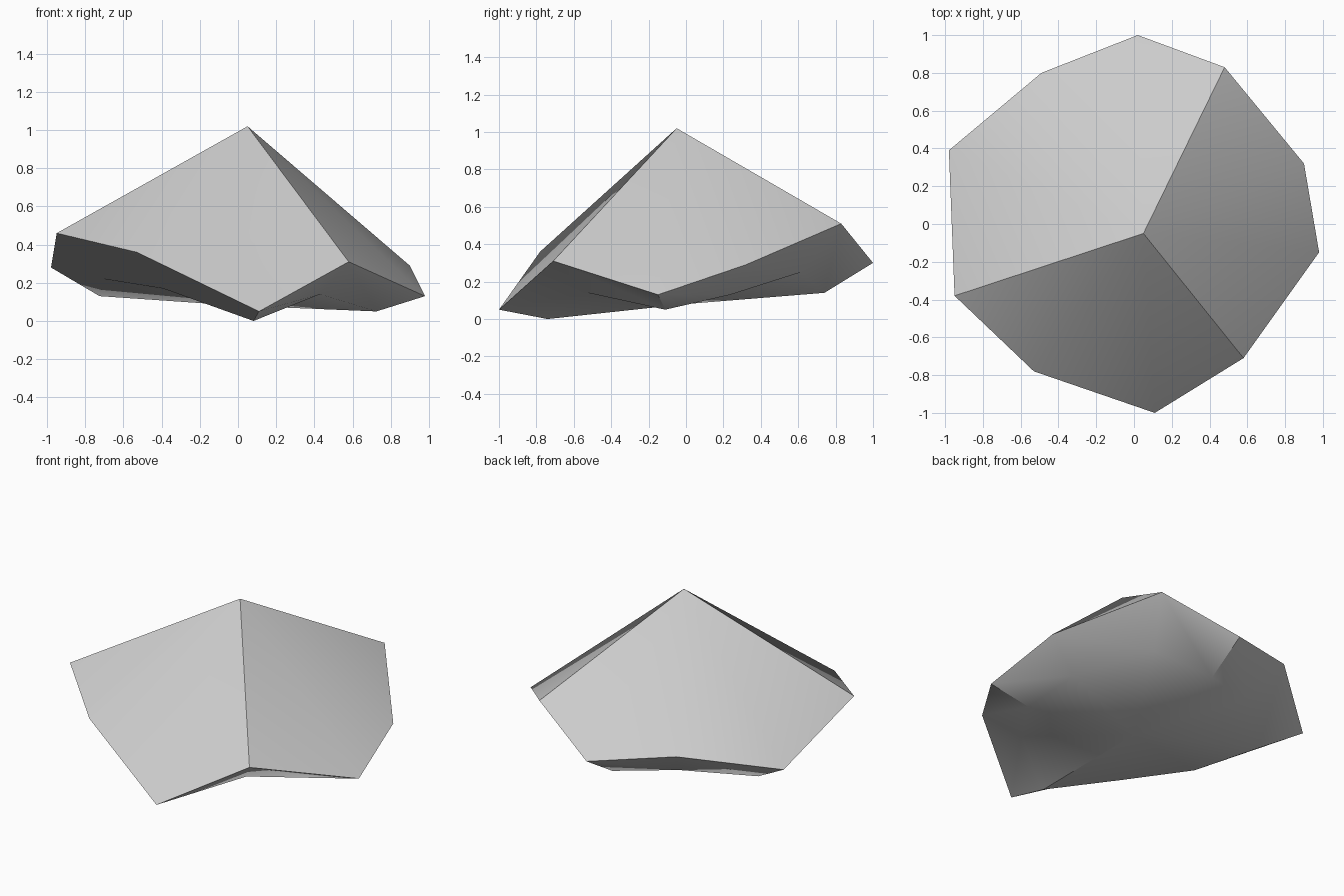
import bpy
import bmesh
import math

default_cube = bpy.data.objects.get("Cube")
if default_cube:
    bpy.data.objects.remove(default_cube, do_unlink=True)


def make_material(name, colour):
    material = bpy.data.materials.new(name)
    material.use_nodes = True
    material.diffuse_color = colour
    material.node_tree.nodes["Principled BSDF"].inputs["Base Color"].default_value = colour
    return material


def fan(bm, centre, ring):
    """Join a centre point to every side of a closed ring."""
    for i, corner in enumerate(ring):
        bm.faces.new((centre, corner, ring[(i + 1) % len(ring)]))


def bridge(bm, upper, lower):
    """Fill the band between two rings of equal length."""
    for i in range(len(upper)):
        j = (i + 1) % len(upper)
        bm.faces.new((upper[i], upper[j], lower[j], lower[i]))


# Rim corners, counter-clockwise from the back: x, y, rim height, base height
corners = [
    (0.02, 1.00, 0.30, 0.14),
    (-0.49, 0.80, 0.39, 0.19),
    (-0.98, 0.39, 0.28, 0.13),
    (-0.95, -0.38, 0.46, 0.22),
    (-0.53, -0.78, 0.36, 0.17),
    (0.11, -1.00, 0.05, 0.00),
    (0.58, -0.71, 0.31, 0.14),
    (0.90, 0.32, 0.29, 0.13),
    (0.48, 0.83, 0.51, 0.25),
]
corners.insert(7, (0.98, -0.15, 0.13, 0.05))
base_scale = 0.74

bm = bmesh.new()
rim = [bm.verts.new((x, y, top)) for x, y, top, low in corners]
base = [bm.verts.new((x * base_scale, y * base_scale, low)) for x, y, top, low in corners]
peak = bm.verts.new((0.05, -0.05, 1.02))
base_centre = bm.verts.new((0, 0, 0.08))

# Peaked top, slanted sides and shallow underside
fan(bm, peak, rim)
bridge(bm, rim, base)
fan(bm, base_centre, base)
bmesh.ops.recalc_face_normals(bm, faces=bm.faces)

mesh = bpy.data.meshes.new("rock_shard")
bm.to_mesh(mesh)
bm.free()
mesh.materials.append(make_material("light grey stone", (0.6, 0.6, 0.6, 1)))

rock = bpy.data.objects.new("rock_shard", mesh)
bpy.context.collection.objects.link(rock)

# Smooth panels with sharp ridges and rim
bpy.ops.object.select_all(action="DESELECT")
rock.select_set(True)
bpy.context.view_layer.objects.active = rock
bpy.ops.object.shade_smooth_by_angle(angle=math.radians(30))
